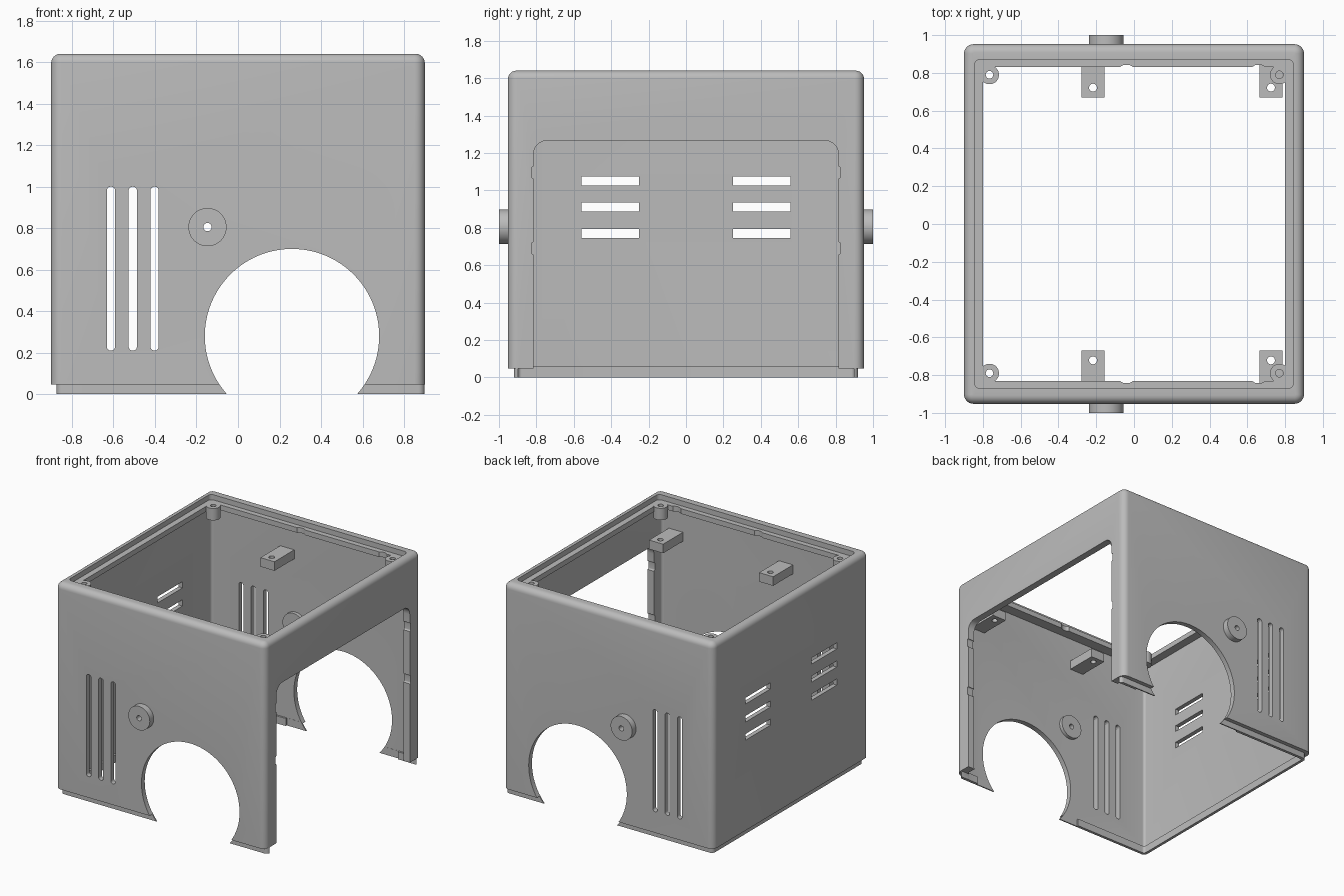
import bpy, bmesh
from math import sin, cos, pi

if "Cube" in bpy.data.objects:
    bpy.data.objects.remove(bpy.data.objects["Cube"])

grey = bpy.data.materials.new("plain grey")
grey.use_nodes = True
grey.diffuse_color = (0.5, 0.5, 0.5, 1)
grey.node_tree.nodes["Principled BSDF"].inputs["Base Color"].default_value = (0.5, 0.5, 0.5, 1)


def circle(u, v, r, n=48):
    return [(u + r * cos(2 * pi * i / n), v + r * sin(2 * pi * i / n)) for i in range(n)]


def rounded(u, v, hu, hv, r, n=6):
    pts = []
    for q, (su, sv) in enumerate([(1, 1), (-1, 1), (-1, -1), (1, -1)]):
        for i in range(n + 1):
            a = (q + i / n) * pi / 2
            pts.append((u + su * (hu - r) + r * cos(a), v + sv * (hv - r) + r * sin(a)))
    return pts


def box(u, v, hu, hv):
    return [(u - hu, v - hv), (u + hu, v - hv), (u + hu, v + hv), (u - hu, v + hv)]


def finish(bm, name):
    bmesh.ops.recalc_face_normals(bm, faces=bm.faces)
    mesh = bpy.data.meshes.new(name)
    bm.to_mesh(mesh)
    bm.free()
    mesh.materials.append(grey)
    ob = bpy.data.objects.new(name, mesh)
    bpy.context.collection.objects.link(ob)
    return ob


def prism(name, pts, axis, lo, hi):
    place = {"X": lambda u, v, t: (t, u, v),
             "Y": lambda u, v, t: (u, t, v),
             "Z": lambda u, v, t: (u, v, t)}[axis]
    bm = bmesh.new()
    a, b = [[bm.verts.new(place(u, v, t)) for u, v in pts] for t in (lo, hi)]
    bm.faces.new(a)
    bm.faces.new(b)
    for i in range(len(pts)):
        j = (i + 1) % len(pts)
        bm.faces.new((a[i], a[j], b[j], b[i]))
    return finish(bm, name)


def cut(ob, pts, axis, lo, hi):
    cutter = prism("cutter", pts, axis, lo, hi)
    cutter.hide_render = True
    mod = ob.modifiers.new("cut", "BOOLEAN")
    mod.operation = "DIFFERENCE"
    mod.solver = "EXACT"
    mod.object = cutter
    bpy.context.view_layer.objects.active = ob
    bpy.ops.object.modifier_apply(modifier=mod.name)
    bpy.data.objects.remove(cutter)


# Shell: right edge, left edge, half depth, corner radius and height of each ring
F = 0.045
WALL = 0.912
rings = [(0.874, 0.899, 0.92, 0.03, 0), (0.874, 0.899, 0.92, 0.03, 0.047),
         (0.9, 0.9, 0.952, 0.05, 0.047)]
for k in range(7):
    a = k / 6 * pi / 2
    d = F * (1 - cos(a))
    rings.append((0.9 - d, 0.9 - d, 0.952 - d, 0.05 - d, 1.64 - F + F * sin(a)))
rings += [(0.845, 0.845, 0.87, 0.03, 1.64), (0.845, 0.845, 0.87, 0.03, 1.6),
          (0.8, 0.8, 0.83, 0.02, 1.6), (0.8, 0.8, 0.83, 0.02, 1.56),
          (0.866, 0.845, WALL, 0.02, 1.56), (0.866, 0.845, WALL, 0.02, 0.058),
          (0.852, 0.84, 0.898, 0.02, 0.058), (0.852, 0.84, 0.898, 0.02, 0)]
bm = bmesh.new()
loops = [[bm.verts.new((x, y, z)) for x, y in rounded((xl - xr) / 2, 0, (xl + xr) / 2, hy, r)]
         for xr, xl, hy, r, z in rings]
for a, b in zip(loops, loops[1:] + loops[:1]):
    for i in range(len(a)):
        j = (i + 1) % len(a)
        bm.faces.new((a[i], a[j], b[j], b[i]))
shell = finish(bm, "housing_shell")

# Large round openings, with the inner lip trimmed beside them, and upright vents
cut(shell, box(0.26, 0, 0.48, WALL - 0.001), "Z", -0.1, 0.07)
cut(shell, circle(0.26, 0.28, 0.42, 96), "Y", -1.2, 1.2)
for x in (-0.612, -0.507, -0.402):
    cut(shell, rounded(x, 0.605, 0.02, 0.395, 0.0195), "Y", -1.2, 1.2)

# Open left side with clip notches in its jambs
cut(shell, rounded(0, 0.2625, 0.815, 1.0025, 0.07), "X", 0.7, 1.1)
cut(shell, box(0, 0, 0.897, 0.048), "X", 0.7, 1.1)
for z in (1.095, 0.69):
    cut(shell, rounded(0, z, 0.826, 0.033, 0.011), "X", 0.7, 1.1)

# Level vents in the right wall
for y in (-0.405, 0.405):
    for z in (0.77, 0.91, 1.05):
        cut(shell, box(y, z, 0.153, 0.024), "X", -1.1, -0.7)

# Lid notches in the ledge
for x in (-0.04, 0.66):
    cut(shell, rounded(x, 0, 0.045, 0.843, 0.04), "Z", 1.5, 1.62)

parts = [shell]
for side, s in (("front", -1), ("back", 1)):
    # Round boss passing through the wall
    lo, hi = sorted((s * 0.885, s * 1.0))
    boss = prism(side + "_round_boss", circle(-0.147, 0.805, 0.092), "Y", lo, hi)
    cut(boss, circle(-0.147, 0.805, 0.02, 24), "Y", -1.2, 1.2)
    cut(shell, circle(-0.147, 0.805, 0.05), "Y", *sorted((s * 0.8, s * 1.1)))
    parts.append(boss)

    # Mounting blocks on the inner wall
    for label, x in (("right", -0.217), ("left", 0.725)):
        block = prism(f"{side}_{label}_mounting_block", box(x, s * 0.793, 0.06, 0.123), "Z", 1.305, 1.375)
        cut(block, circle(x, s * 0.722, 0.021, 24), "Z", 1, 2)
        parts.append(block)

    # Lid screw posts in the corners
    for label, x in (("right", -0.765), ("left", 0.77)):
        post = prism(f"{side}_{label}_screw_post", circle(x, s * 0.79, 0.05), "Z", 1.51, 1.602)
        cut(post, circle(x, s * 0.79, 0.02, 24), "Z", 1, 2)
        parts.append(post)

bpy.ops.object.select_all(action="DESELECT")
for ob in parts:
    ob.select_set(True)
bpy.context.view_layer.objects.active = shell
bpy.ops.object.shade_smooth_by_angle(angle=0.6)
